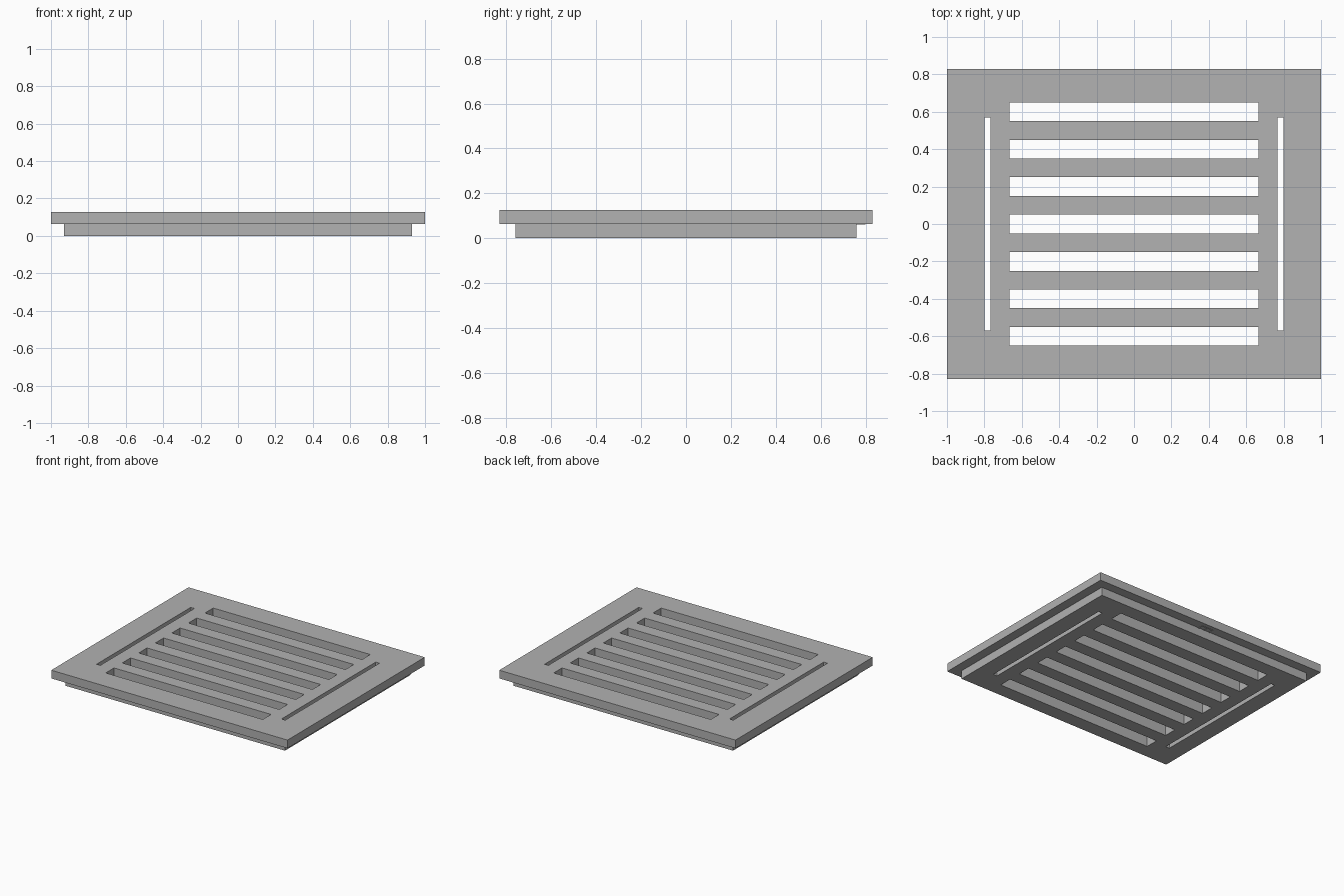
import bpy
import bmesh
from mathutils import Matrix, Vector

if "Cube" in bpy.data.objects:
    bpy.data.objects.remove(bpy.data.objects["Cube"])

HALF_X, HALF_Y = 1.0, 0.83
STEP_Z, TOP_Z = 0.064, 0.127
BASE_X, BASE_Y = 0.9, 0.73

grey = bpy.data.materials.new("plain grey")
grey.use_nodes = True
colour = (0.445, 0.445, 0.445, 1)
grey.diffuse_color = colour
grey.node_tree.nodes["Principled BSDF"].inputs["Base Color"].default_value = colour


def add_box(bm, low, high):
    low, high = Vector(low), Vector(high)
    size = high - low
    matrix = Matrix.Translation((low + high) / 2) @ Matrix.Diagonal((*size, 1))
    return bmesh.ops.create_cube(bm, size=1, matrix=matrix)["verts"]


def make_object(name, bm):
    mesh = bpy.data.meshes.new(name)
    bmesh.ops.recalc_face_normals(bm, faces=bm.faces)
    bm.to_mesh(mesh)
    bm.free()
    mesh.materials.append(grey)
    obj = bpy.data.objects.new(name, mesh)
    bpy.context.collection.objects.link(obj)
    return obj


# Stepped panel: wide top plate with a smaller plug extruded below it
bm = bmesh.new()
add_box(bm, (-HALF_X, -HALF_Y, STEP_Z), (HALF_X, HALF_Y, TOP_Z))
bm.faces.ensure_lookup_table()
under = min(bm.faces, key=lambda f: f.calc_center_median().z)
bmesh.ops.inset_region(bm, faces=[under], thickness=HALF_X - BASE_X)
plug = bmesh.ops.extrude_face_region(bm, geom=[under])
bmesh.ops.translate(bm, vec=(0, 0, -STEP_Z),
                    verts=[v for v in plug["geom"] if isinstance(v, bmesh.types.BMVert)])
if under.is_valid:
    bmesh.ops.delete(bm, geom=[under], context="FACES_ONLY")
panel = make_object("vent_panel", bm)

# Seven wide vents and two narrow side slots, cut right through
bm = bmesh.new()
for i in range(-3, 4):
    y = i * 0.2
    add_box(bm, (-0.665, y - 0.05, -0.1), (0.665, y + 0.05, 0.3))
for side in (-1, 1):
    x = side * 0.783
    add_box(bm, (x - 0.016, -0.57, -0.1), (x + 0.016, 0.57, 0.3))
cutter = make_object("slot_cutter", bm)
cutter.hide_render = True

cut = panel.modifiers.new("slots", "BOOLEAN")
cut.operation = "DIFFERENCE"
cut.solver = "EXACT"
cut.object = cutter
bpy.context.view_layer.objects.active = panel
bpy.ops.object.modifier_apply(modifier=cut.name)
bpy.data.objects.remove(cutter)

# Small upright grip ribs around the plug
bm = bmesh.new()
RIB, OUT = 0.007, 0.007
for side in (-1, 1):
    for x in (-0.6, 0, 0.6):
        y0, y1 = sorted((side * (BASE_Y - OUT), side * (BASE_Y + OUT)))
        add_box(bm, (x - RIB, y0, 0.01), (x + RIB, y1, 0.057))
    for y in (-0.363, 0.363):
        x0, x1 = sorted((side * (BASE_X - OUT), side * (BASE_X + OUT)))
        add_box(bm, (x0, y - RIB, 0.01), (x1, y + RIB, 0.057))
make_object("grip_ribs", bm)

# Fine raised grid under the back ledge
bm = bmesh.new()
for y in (0.755, 0.795):
    add_box(bm, (-0.05, y - 0.004, STEP_Z - 0.003), (0.05, y + 0.004, STEP_Z + 0.002))
for x in (-0.046, 0, 0.046):
    add_box(bm, (x - 0.004, 0.755, STEP_Z - 0.003), (x + 0.004, 0.795, STEP_Z + 0.002))
make_object("ledge_grid", bm)
